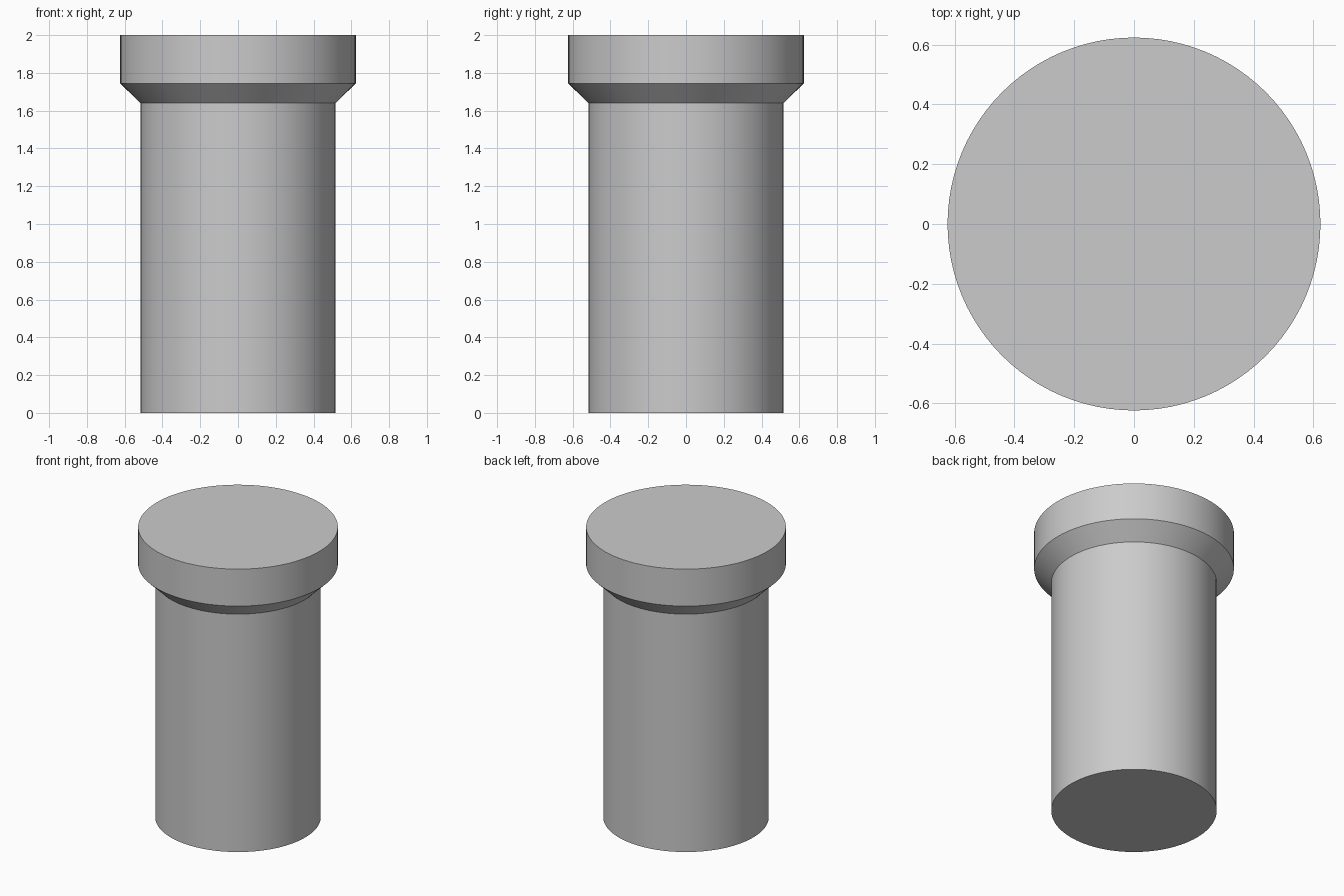
import bpy
import bmesh
import math

cube = bpy.data.objects.get("Cube")
if cube:
    bpy.data.objects.remove(cube, do_unlink=True)

SEGMENTS = 96

# Plain grey metal
grey = bpy.data.materials.new("grey_metal")
grey.use_nodes = True
colour = (0.6, 0.6, 0.6, 1)
grey.diffuse_color = colour
grey.node_tree.nodes["Principled BSDF"].inputs["Base Color"].default_value = colour

# Outline of the pin: shaft, flared neck and flat head, as (radius, height)
profile = [(0.517, 0), (0.517, 1.64), (0.624, 1.745), (0.624, 2)]

# Stack one ring per profile point, join them with quads and cap both ends
bm = bmesh.new()
rings = []
for radius, z in profile:
    ring = []
    for i in range(SEGMENTS):
        a = math.tau * i / SEGMENTS
        ring.append(bm.verts.new((radius * math.cos(a), radius * math.sin(a), z)))
    rings.append(ring)
for low, high in zip(rings, rings[1:]):
    for i in range(SEGMENTS):
        j = (i + 1) % SEGMENTS
        bm.faces.new((low[i], low[j], high[j], high[i]))
bm.faces.new(list(reversed(rings[0])))
bm.faces.new(rings[-1])

mesh = bpy.data.meshes.new("headed_pin")
bm.to_mesh(mesh)
bm.free()
mesh.materials.append(grey)

pin = bpy.data.objects.new("headed_pin", mesh)
bpy.context.collection.objects.link(pin)

# Smooth round sides with crisp rims
bpy.ops.object.select_all(action="DESELECT")
pin.select_set(True)
bpy.context.view_layer.objects.active = pin
bpy.ops.object.shade_smooth_by_angle(angle=math.radians(30))
